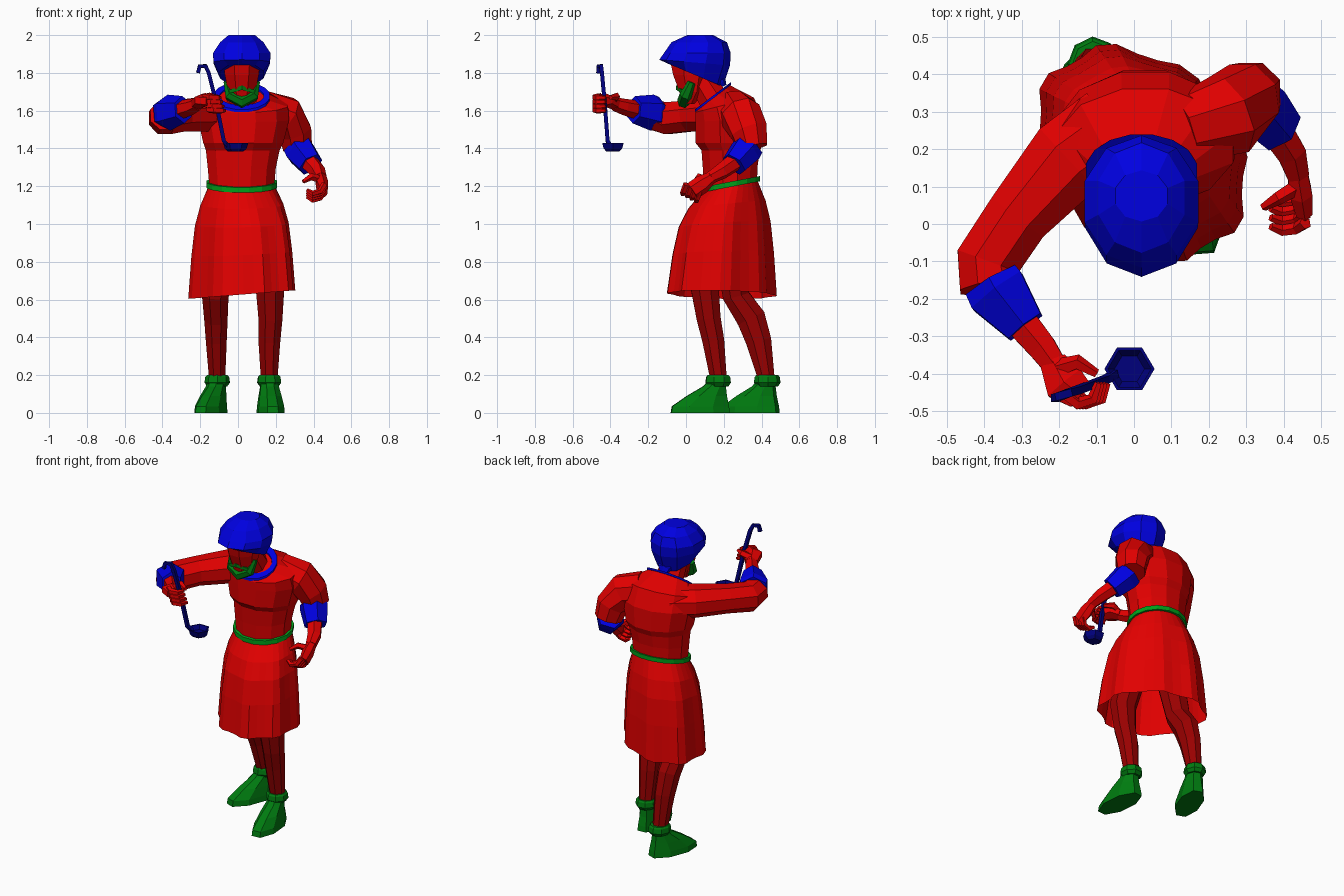
import bpy, bmesh, math
from mathutils import Vector


def material(name, rgb):
    m = bpy.data.materials.new(name)
    m.diffuse_color = (*rgb, 1)
    return m


RED = material("red", (0.75, 0.0, 0.0))
DARK_RED = material("dark red", (0.32, 0.0, 0.0))
BLUE = material("blue", (0.0, 0.0, 0.75))
NAVY = material("navy", (0.0, 0.0, 0.2))
GREEN = material("green", (0.0, 0.2, 0.005))
BELT_GREEN = material("belt green", (0.0, 0.35, 0.01))


def loft(name, rings, mat, caps=(True, True), wrap=False):
    """Skin a list of equal-length point rings."""
    n, m = len(rings[0]), len(rings)
    verts = [p for r in rings for p in r]
    faces = []
    for i in range(m if wrap else m - 1):
        j = (i + 1) % m
        for k in range(n):
            l = (k + 1) % n
            faces.append((i * n + k, i * n + l, j * n + l, j * n + k))
    if not wrap:
        if caps[0]:
            faces.append(tuple(range(n))[::-1])
        if caps[1]:
            faces.append(tuple((m - 1) * n + k for k in range(n)))
    me = bpy.data.meshes.new(name)
    me.from_pydata(verts, [], faces)
    bm = bmesh.new()
    bm.from_mesh(me)
    bmesh.ops.recalc_face_normals(bm, faces=bm.faces)
    bm.to_mesh(me)
    bm.free()
    me.materials.append(mat)
    ob = bpy.data.objects.new(name, me)
    bpy.context.collection.objects.link(ob)
    return ob


def ring(cx, cy, z, rx, ry, slope=0, rot=0, n=12, flat=True):
    """Horizontal ellipse that may slope front to back."""
    s = 1 / math.cos(math.pi / n) if flat else 1
    pts = []
    for k in range(n):
        a = 2 * math.pi * (k + (0.5 if flat else 0)) / n
        u, v = rx * s * math.cos(a), ry * s * math.sin(a)
        x, y = u * math.cos(rot) - v * math.sin(rot), u * math.sin(rot) + v * math.cos(rot)
        pts.append(Vector((cx + x, cy + y, z + slope * y)))
    return pts


def stack(name, rows, mat, n=12, **kw):
    return loft(name, [ring(*r, n=n) for r in rows], mat, **kw)


def tube(name, path, mat, n=8, up=(0, 0, 1)):
    """Sweep an ellipse along points (x, y, z, half width, half height)."""
    pts = [Vector(p[:3]) for p in path]
    rings = []
    for i, p in enumerate(path):
        t = (pts[min(i + 1, len(pts) - 1)] - pts[max(i - 1, 0)]).normalized()
        side = t.cross(Vector(up)).normalized()
        v = side.cross(t)
        rings.append([pts[i] + side * p[3] * math.cos(a) * 1.04 + v * p[-1] * math.sin(a) * 1.04
                      for a in (2 * math.pi * (k + 0.5) / n for k in range(n))])
    return loft(name, rings, mat)


def band(name, cx, cy, z, rx, ry, slope, w, h, mat, n=16):
    """Closed belt-like ring with a square section."""
    return loft(name, [ring(cx, cy, z + dz, rx + dr, ry + dr, slope, n=n)
                       for dr, dz in ((w, -h), (w, h), (-w, h), (-w, -h))], mat, wrap=True)


# Torso, belt and collar
stack("bodice", [
    (0.02, 0.235, 1.19, 0.17, 0.14, 0.18), (0.02, 0.235, 1.30, 0.18, 0.145, 0.1),
    (0.025, 0.237, 1.39, 0.195, 0.155), (0.028, 0.23, 1.43, 0.212, 0.18),
    (0.03, 0.228, 1.55, 0.24, 0.178, 0.05), (0.03, 0.205, 1.63, 0.235, 0.155, 0.25),
    (0.02, 0.145, 1.672, 0.14, 0.085, 0.75)], RED)
band("belt", 0.02, 0.235, 1.21, 0.175, 0.145, 0.19, 0.012, 0.014, BELT_GREEN)
band("collar", 0.02, 0.143, 1.672, 0.132, 0.08, 0.76, 0.016, 0.007, BLUE)

# Pleated skirt, flaring from the waist to a slanted hem
N = 32
waist = ring(0.02, 0.235, 1.2, 0.175, 0.145, 0.18, n=N)
hem = ring(0.02, 0.19, 0.0, 0.315, 0.24, rot=-math.pi / 4, n=N)
hem = hem[N // 8:] + hem[:N // 8]
rings = []
for drop, flare in ((0, 0), (0.17, 0.42), (0.35, 0.68), (0.62, 0.85), (1, 1)):
    row = []
    for k in range(N):
        p = waist[k].lerp(hem[k], flare)
        pleat = 1 + 0.035 * flare * (1 if k % 4 < 2 else -1)
        x, y = 0.02 + (p.x - 0.02) * pleat, 0.2 + (p.y - 0.2) * pleat
        row.append((x, y, waist[k].z * (1 - drop) + (0.625 + 0.08 * x) * drop))
    rings.append(row)
loft("skirt", rings, RED, caps=(True, False))

# Neck, head and beard
tube("neck", [(0.02, 0.17, 1.62, 0.085), (0.02, 0.07, 1.78, 0.07)], RED)
stack("head", [(0.02, 0.015, 1.635, 0.04, 0.03), (0.02, 0.03, 1.70, 0.072, 0.065),
               (0.02, 0.03, 1.79, 0.09, 0.098), (0.02, 0.035, 1.87, 0.1, 0.12)], RED, n=8)
tube("beard", [(-0.065, 0.03, 1.75, 0.012, 0.02), (-0.045, -0.002, 1.68, 0.028, 0.032),
               (0.02, -0.012, 1.648, 0.034, 0.034), (0.085, -0.002, 1.68, 0.028, 0.032),
               (0.105, 0.03, 1.75, 0.012, 0.02)], GREEN, n=6, up=(0, -1, 0.3))
tube("moustache", [(-0.045, -0.015, 1.70, 0.012), (0.02, -0.04, 1.722, 0.016),
                   (0.085, -0.015, 1.70, 0.012)], GREEN, n=4)

# Head scarf and its knot
stack("head_scarf", [
    (0.02, 0.045, 1.79, 0.115, 0.142, -0.42), (0.02, 0.046, 1.855, 0.15, 0.178, -0.08),
    (0.02, 0.06, 1.905, 0.152, 0.168), (0.02, 0.07, 1.962, 0.115, 0.14),
    (0.02, 0.075, 2.0, 0.07, 0.065)], BLUE, n=10)
tube("scarf_knot", [(0.02, 0.14, 1.79, 0.06, 0.03), (0.02, 0.19, 1.75, 0.045, 0.025),
                    (0.02, 0.2, 1.73, 0.03, 0.015)], BLUE, n=6)

# Lowered left arm
tube("left_sleeve", [(0.13, 0.25, 1.61, 0.1, 0.09), (0.25, 0.29, 1.575, 0.105, 0.11),
                     (0.3, 0.335, 1.49, 0.092, 0.1), (0.315, 0.355, 1.405, 0.08, 0.08)], RED, up=(0, -1, 0))
tube("left_cuff", [(0.315, 0.33, 1.41, 0.08), (0.33, 0.315, 1.385, 0.083),
                   (0.385, 0.255, 1.315, 0.068)], BLUE, n=6, up=(0, -1, 0))
tube("left_forearm", [(0.36, 0.28, 1.345, 0.05), (0.42, 0.19, 1.28, 0.042),
                      (0.438, 0.13, 1.245, 0.032)], RED, n=6)
tube("left_palm", [(0.436, 0.14, 1.25, 0.03, 0.03), (0.445, 0.085, 1.21, 0.033, 0.047),
                   (0.453, 0.035, 1.175, 0.024, 0.047)], RED, n=6)
for i in range(4):
    y, z = 0.065 - 0.024 * i, 1.155 + 0.012 * i
    tube(f"left_finger_{i + 1}", [(0.458, y + 0.01, z + 0.02, 0.017), (0.435, y - 0.005, z - 0.018, 0.016),
                                  (0.395, y - 0.01, z - 0.03, 0.015), (0.365, y, z - 0.012, 0.01)],
         RED, n=5, up=(0, 1, 0))
tube("left_thumb", [(0.435, 0.1, 1.235, 0.022), (0.385, 0.07, 1.25, 0.019), (0.345, 0.045, 1.225, 0.011)],
     RED, n=5)

# Raised right arm
tube("right_sleeve", [(-0.06, 0.255, 1.58, 0.12, 0.09), (-0.175, 0.175, 1.58, 0.115, 0.095),
                      (-0.31, 0.02, 1.572, 0.09, 0.085), (-0.39, -0.1, 1.56, 0.09, 0.088),
                      (-0.38, -0.17, 1.575, 0.088, 0.08)], RED)
tube("right_cuff", [(-0.38, -0.155, 1.585, 0.085, 0.085), (-0.365, -0.18, 1.59, 0.09, 0.092),
                    (-0.29, -0.275, 1.605, 0.06, 0.07)], BLUE, n=6)
tube("right_forearm", [(-0.32, -0.24, 1.6, 0.05), (-0.245, -0.33, 1.62, 0.042),
                       (-0.21, -0.38, 1.635, 0.035)], RED, n=6)
tube("right_palm", [(-0.215, -0.37, 1.635, 0.04, 0.032), (-0.185, -0.425, 1.655, 0.062, 0.034),
                    (-0.145, -0.455, 1.65, 0.045, 0.036)], RED, n=6)
for i in range(4):
    z, d = 1.675 - 0.023 * i, 0.008 * i
    tube(f"right_finger_{i + 1}", [(-0.18 + d, -0.455, z, 0.018), (-0.15 + d, -0.48, z - 0.003, 0.018),
                                   (-0.11 + d, -0.468, z - 0.006, 0.016), (-0.095 + d, -0.425, z - 0.006, 0.01)],
         RED, n=5)
tube("right_thumb", [(-0.2, -0.385, 1.655, 0.025), (-0.15, -0.37, 1.675, 0.021),
                     (-0.1, -0.4, 1.67, 0.012)], RED, n=5)

# Ladle
tube("ladle_handle", [(x, y, z, 0.014) for x, y, z in (
    (-0.212, -0.465, 1.80), (-0.203, -0.462, 1.836), (-0.172, -0.45, 1.836),
    (-0.155, -0.445, 1.80), (-0.115, -0.43, 1.64), (-0.075, -0.415, 1.44), (-0.05, -0.4, 1.41))],
     NAVY, n=4, up=(0, -1, 0))
loft("ladle_bowl", [ring(-0.012, -0.387, z, r, r * 0.98, n=6, flat=False) for z, r in (
    (1.383, 0.04), (1.4, 0.058), (1.43, 0.067), (1.43, 0.058), (1.405, 0.04))], NAVY)

# Legs
tube("left_leg", [(0.13, 0.17, 0.95, 0.09), (0.17, 0.1, 0.65, 0.078), (0.172, 0.12, 0.5, 0.066),
                  (0.166, 0.145, 0.38, 0.06), (0.165, 0.175, 0.16, 0.044)], DARK_RED, up=(0, -1, 0))
tube("right_leg", [(-0.08, 0.22, 0.95, 0.09), (-0.12, 0.265, 0.62, 0.073), (-0.117, 0.345, 0.5, 0.064, 0.08),
                   (-0.115, 0.385, 0.38, 0.057, 0.07), (-0.11, 0.43, 0.16, 0.043)], DARK_RED, up=(0, -1, 0))

# Shoes with folded tops
for side, ax, ay, turn in (("left", 0.165, 0.17, 0.08), ("right", -0.11, 0.43, -0.36)):
    def row(f, z, rx, ry):
        return (ax + f * math.sin(turn), ay - f * math.cos(turn), z, rx, ry, 0, turn)
    stack(side + "_shoe", [row(0.095, 0, 0.07, 0.155), row(0.094, 0.035, 0.067, 0.15),
                           row(0.06, 0.09, 0.058, 0.105), row(0.02, 0.14, 0.048, 0.06),
                           row(0, 0.17, 0.046, 0.052)], GREEN, n=8)
    stack(side + "_shoe_top", [row(0, 0.14, 0.048, 0.053), row(0, 0.16, 0.062, 0.066),
                               row(0, 0.19, 0.058, 0.062), row(0, 0.2, 0.05, 0.054)], GREEN, n=8)
